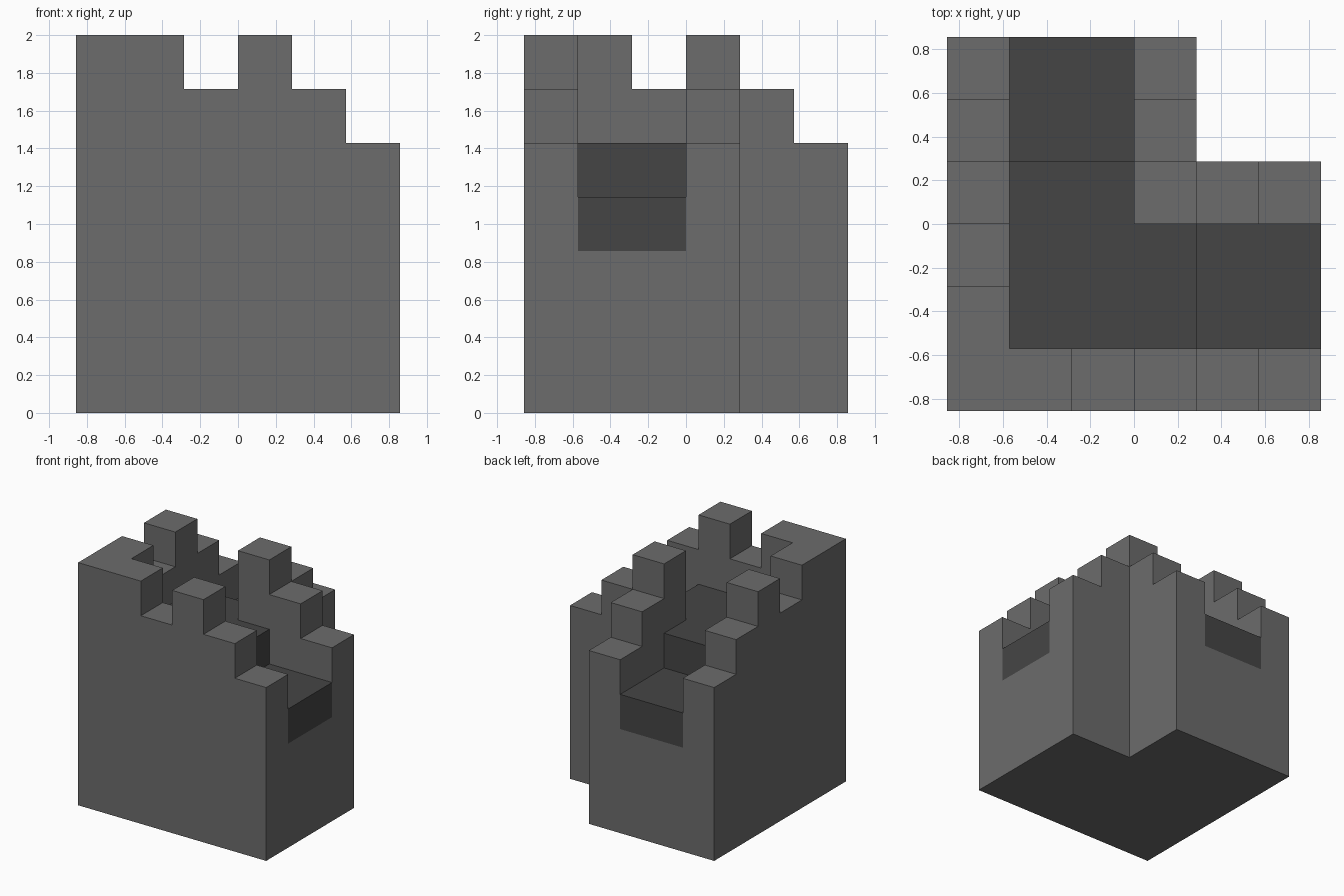
import bpy
import bmesh
import math
from mathutils import Vector

cube = bpy.data.objects.get("Cube")
if cube:
    bpy.data.objects.remove(cube, do_unlink=True)

U = 2 / 7                       # one block
STEPS = [7, 7, 6, 7, 6, 5]      # battlement heights, falling towards the open ends


def material(name, value):
    mat = bpy.data.materials.new(name)
    mat.use_nodes = True
    colour = (value, value, value, 1)
    mat.diffuse_color = colour
    bsdf = mat.node_tree.nodes["Principled BSDF"]
    bsdf.inputs["Base Color"].default_value = colour
    bsdf.inputs["Roughness"].default_value = 0.8
    return mat


stone = material("grey stone", 0.15)
dark = material("dark channel", 0.06)

# Block columns (i along x, j along y) and their heights
walls, channel = {}, {}
for k, h in enumerate(STEPS):
    walls[k, 0] = walls[0, k] = h            # outer walls
    if k >= 3:
        walls[k, 3] = walls[3, k] = h        # inner walls
    if k >= 1:
        for side in (1, 2):                  # L-shaped channel, lower at its ends
            channel[k, side] = channel[side, k] = 5 if k < 4 else 4
heights = {**walls, **channel}


def quad(bm, corners):
    bm.faces.new([bm.verts.new((Vector(c) - Vector((3, 3, 0))) * U) for c in corners])


def shell(name, mat, is_channel):
    """Build only the exposed faces of this part, then merge the flat ones."""
    bm = bmesh.new()
    for (i, j), top in heights.items():
        in_channel = (i, j) in channel
        # Top and underside
        if in_channel == is_channel:
            quad(bm, [(i, j, top), (i + 1, j, top), (i + 1, j + 1, top), (i, j + 1, top)])
        if not is_channel:
            quad(bm, [(i, j, 0), (i, j + 1, 0), (i + 1, j + 1, 0), (i + 1, j, 0)])
        # Exposed sides; the channel lining is dark from three blocks up
        sides = [((1, 0), (i + 1, j), (i + 1, j + 1)),
                 ((-1, 0), (i, j + 1), (i, j)),
                 ((0, 1), (i + 1, j + 1), (i, j + 1)),
                 ((0, -1), (i, j), (i + 1, j))]
        for (di, dj), a, b in sides:
            for z in range(heights.get((i + di, j + dj), 0), top):
                if (in_channel and z >= 3) == is_channel:
                    quad(bm, [(*a, z), (*b, z), (*b, z + 1), (*a, z + 1)])
    bmesh.ops.remove_doubles(bm, verts=bm.verts, dist=1e-4)
    bmesh.ops.dissolve_limit(bm, angle_limit=math.radians(1),
                             verts=bm.verts, edges=bm.edges)
    mesh = bpy.data.meshes.new(name)
    bm.to_mesh(mesh)
    bm.free()
    mesh.materials.append(mat)
    obj = bpy.data.objects.new(name, mesh)
    bpy.context.collection.objects.link(obj)


shell("stepped_walls", stone, False)
shell("channel_lining", dark, True)
